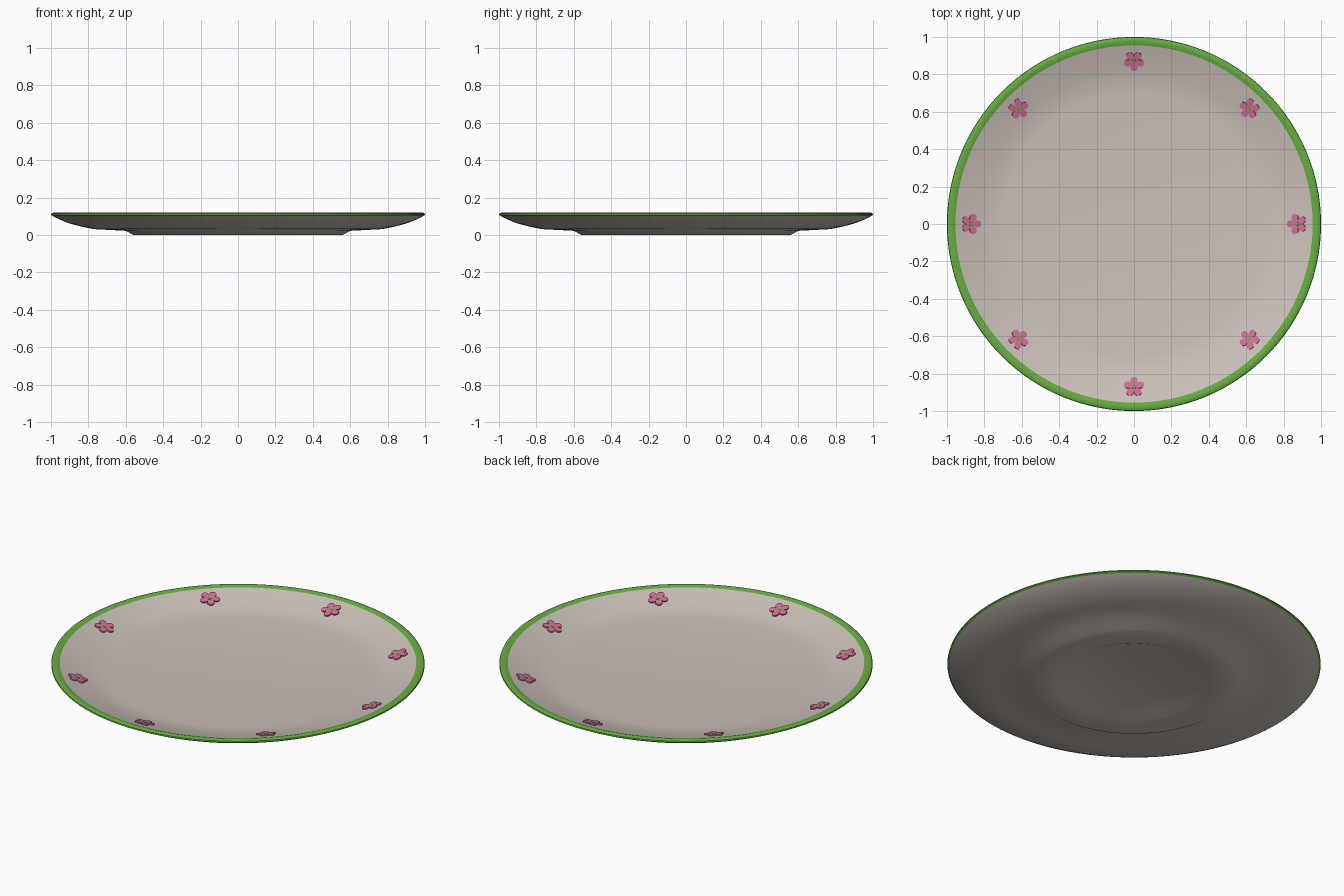
import bpy, bmesh
from math import cos, sin, pi, radians
from mathutils import Matrix

cube = bpy.data.objects.get("Cube")
if cube:
    bpy.data.objects.remove(cube, do_unlink=True)


def material(name, rgb):
    m = bpy.data.materials.new(name)
    m.use_nodes = True
    m.diffuse_color = (*rgb, 1)
    m.node_tree.nodes["Principled BSDF"].inputs["Base Color"].default_value = (*rgb, 1)
    return m


def add_object(name, bm, mats, smooth_angle):
    bmesh.ops.recalc_face_normals(bm, faces=bm.faces)
    mesh = bpy.data.meshes.new(name)
    bm.to_mesh(mesh)
    bm.free()
    for m in mats:
        mesh.materials.append(m)
    obj = bpy.data.objects.new(name, mesh)
    bpy.context.collection.objects.link(obj)
    bpy.ops.object.select_all(action='DESELECT')
    obj.select_set(True)
    bpy.context.view_layer.objects.active = obj
    bpy.ops.object.shade_smooth_by_angle(angle=radians(smooth_angle))
    return obj


def plate_piece(name, outline, thickness, base, mat, placement):
    """Thin flat piece cut from an outline, standing on its base height."""
    bm = bmesh.new()
    face = bm.faces.new([bm.verts.new((x, y, base)) for x, y in outline])
    new = bmesh.ops.extrude_face_region(bm, geom=[face])["geom"]
    top = [v for v in new if isinstance(v, bmesh.types.BMVert)]
    bmesh.ops.translate(bm, verts=top, vec=(0, 0, thickness))
    obj = add_object(name, bm, [mat], 30)
    obj.matrix_world = placement
    return obj


cream = material("cream glaze", (0.60, 0.54, 0.49))
green = material("green rim", (0.14, 0.42, 0.055))
pink = material("pink petals", (0.65, 0.16, 0.31))

# Plate: recessed foot, shallow underside, rounded lip, sloped border, flat well
profile = [(0, 0.02), (0.36, 0.02), (0.41, 0), (0.56, 0), (0.60, 0.022),
           (0.77, 0.031), (0.84, 0.045), (0.90, 0.061), (0.96, 0.085),
           (0.99, 0.101), (1.0, 0.107), (0.998, 0.114), (0.988, 0.119),
           (0.972, 0.119), (0.955, 0.113), (0.82, 0.075), (0.77, 0.063),
           (0.70, 0.055), (0, 0.055)]
bm = bmesh.new()
points = [bm.verts.new((r, 0, z)) for r, z in profile]
edges = [bm.edges.new(pair) for pair in zip(points, points[1:])]
bmesh.ops.spin(bm, geom=points + edges, cent=(0, 0, 0), axis=(0, 0, 1),
               angle=2 * pi, steps=128)
bmesh.ops.remove_doubles(bm, verts=bm.verts, dist=0.0001)
# Green band on the lip
for f in bm.faces:
    c = f.calc_center_median()
    f.material_index = int(c.xy.length > 0.955 and c.z > 0.103)
add_object("plate", bm, [cream, green], 40)

# Eight five-petalled flowers lying on the sloped border
angles = [2 * pi * i / 60 for i in range(60)]
petals = []
for a in angles:
    r = 0.026 + 0.029 * abs(cos(2.5 * (a - pi))) ** 0.6
    petals.append((r * cos(a), r * sin(a)))
dot = [(0.011 * cos(a), 0.011 * sin(a)) for a in angles[::5]]
for i in range(8):
    place = (Matrix.Rotation(i * pi / 4, 4, 'Z')
             @ Matrix.Translation((0.872, 0, 0.0895))
             @ Matrix.Rotation(radians(-15.5), 4, 'Y'))
    plate_piece(f"flower_{i + 1}", petals, 0.007, 0, pink, place)
    plate_piece(f"flower_centre_{i + 1}", dot, 0.002, 0.006, green, place)
